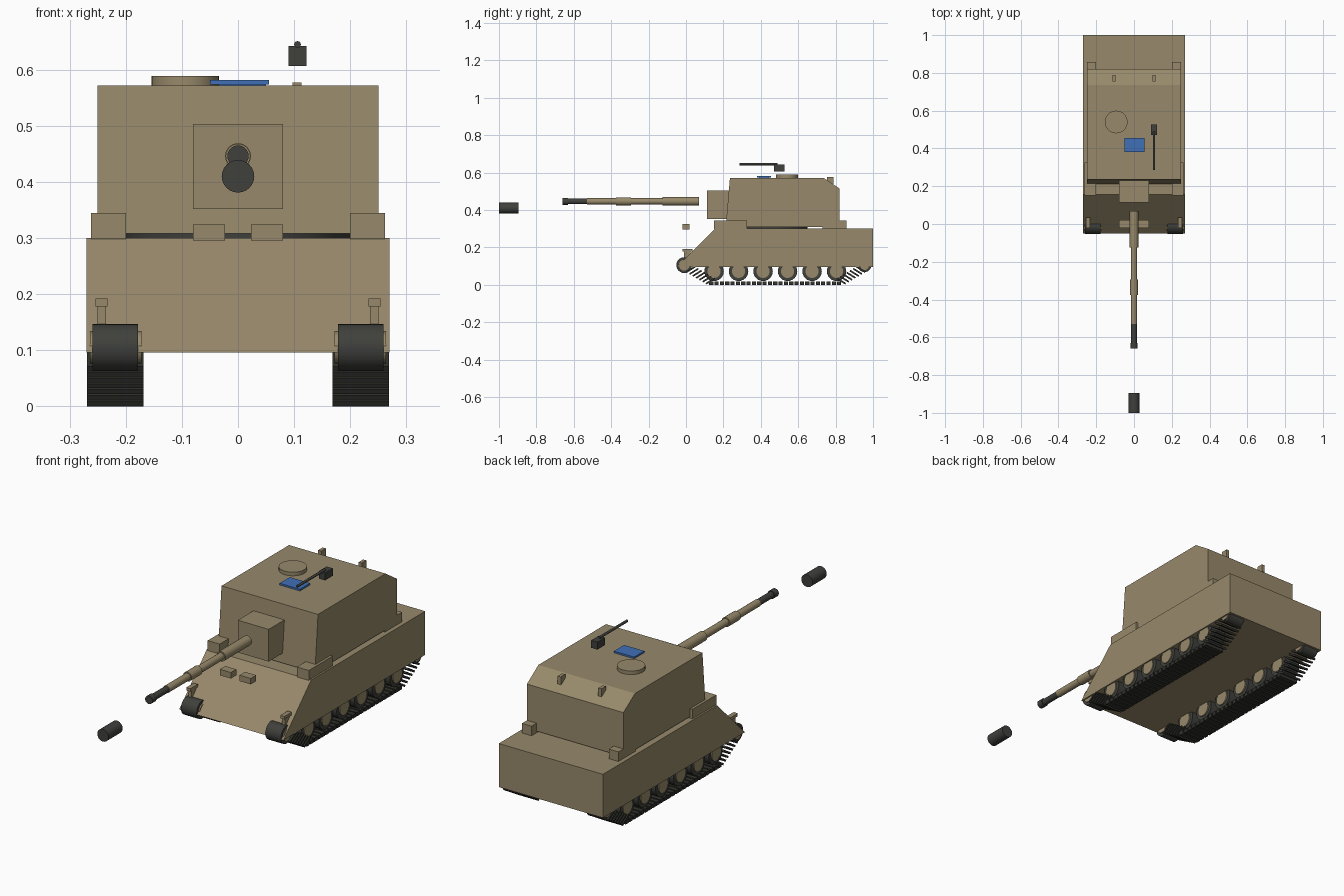
import bpy, bmesh, math
from mathutils import Matrix, Vector

cube = bpy.data.objects.get("Cube")
if cube:
    bpy.data.objects.remove(cube, do_unlink=True)


def material(name, rgb):
    m = bpy.data.materials.new(name)
    m.use_nodes = True
    m.diffuse_color = (*rgb, 1)
    m.node_tree.nodes["Principled BSDF"].inputs["Base Color"].default_value = (*rgb, 1)
    return m


TAN = material("sand paint", (0.31, 0.25, 0.145))
STEEL = material("dark steel", (0.05, 0.052, 0.045))
TRACK = material("track metal", (0.032, 0.033, 0.027))
BLUE = material("blue glass", (0.05, 0.16, 0.47))


def finish(name, bm, mat, smooth=False):
    bmesh.ops.recalc_face_normals(bm, faces=bm.faces)
    me = bpy.data.meshes.new(name)
    bm.to_mesh(me)
    bm.free()
    me.materials.append(mat)
    ob = bpy.data.objects.new(name, me)
    bpy.context.collection.objects.link(ob)
    if smooth:
        bpy.ops.object.select_all(action="DESELECT")
        ob.select_set(True)
        bpy.context.view_layer.objects.active = ob
        bpy.ops.object.shade_smooth_by_angle(angle=math.radians(35))
    return ob


def box(name, x, y, z, mat=TAN):
    """Box from its (low, high) range on each axis."""
    bm = bmesh.new()
    bmesh.ops.create_cube(bm, size=1)
    for v in bm.verts:
        v.co = [(a + b) / 2 + c * (b - a) for (a, b), c in zip((x, y, z), v.co)]
    return finish(name, bm, mat)


def prism(name, profile, half_width, mat=TAN):
    """Side profile of (y, z) points extruded across x."""
    bm = bmesh.new()
    face = bm.faces.new([bm.verts.new((-half_width, y, z)) for y, z in profile])
    new = bmesh.ops.extrude_face_region(bm, geom=[face])["geom"]
    verts = [g for g in new if isinstance(g, bmesh.types.BMVert)]
    bmesh.ops.translate(bm, verts=verts, vec=(2 * half_width, 0, 0))
    return finish(name, bm, mat)


def rod(name, start, end, radius, mat, sides=24):
    """Cylinder between two points."""
    a, b = Vector(start), Vector(end)
    bm = bmesh.new()
    turn = (b - a).to_track_quat("Z", "Y").to_matrix().to_4x4()
    bmesh.ops.create_cone(bm, cap_ends=True, segments=sides, radius1=radius, radius2=radius,
                          depth=(b - a).length, matrix=Matrix.Translation((a + b) / 2) @ turn)
    return finish(name, bm, mat, True)


def span(side, low, high):
    return tuple(sorted((side * low, side * high)))


# Hull and turret bodies
prism("hull", [(-0.05, 0.096), (0.155, 0.3), (1, 0.3), (1, 0.096)], 0.27)
rod("turret_ring", (0, 0.45, 0.298), (0, 0.45, 0.31), 0.2, STEEL, 32)
prism("turret", [(0.212, 0.308), (0.235, 0.572), (0.735, 0.572), (0.82, 0.515), (0.82, 0.308)], 0.25)
box("mantlet", (-0.08, 0.08), (0.113, 0.23), (0.352, 0.503))

# Gun barrel sections, from the root to the muzzle
sections = [(0.07, -0.125, 0.023, TAN), (-0.125, -0.295, 0.017, TAN), (-0.295, -0.375, 0.022, TAN),
            (-0.375, -0.53, 0.017, TAN), (-0.53, -0.63, 0.015, STEEL), (-0.63, -0.66, 0.019, STEEL)]
for i, (y0, y1, r, mat) in enumerate(sections):
    rod(f"gun_barrel_{i + 1}", (0, y0, 0.446), (0, y1, 0.446), r, mat)
rod("muzzle_brake", (0, -0.895, 0.41), (0, -1, 0.41), 0.029, STEEL)

# Roof fittings
rod("cupola", (-0.094, 0.54, 0.57), (-0.094, 0.54, 0.589), 0.06, TAN, 32)
box("sight_window", (-0.05, 0.055), (0.38, 0.455), (0.574, 0.582), BLUE)
box("sight_base", (-0.035, 0.05), (0.39, 0.445), (0.57, 0.576), BLUE)
box("machine_gun_body", (0.09, 0.122), (0.47, 0.527), (0.607, 0.642), STEEL)
rod("machine_gun_barrel", (0.106, 0.285, 0.645), (0.106, 0.49, 0.645), 0.006, STEEL, 12)

# Mirrored fittings and running gear
for side, label in ((1, "left"), (-1, "right")):
    box(f"front_stowage_{label}", span(side, 0.2, 0.262), (0.15, 0.326), (0.298, 0.345))
    box(f"rear_stowage_{label}", span(side, 0.2, 0.25), (0.73, 0.857), (0.298, 0.345))
    box(f"lifting_lug_{label}", span(side, 0.097, 0.113), (0.755, 0.788), (0.54, 0.577))
    box(f"travel_lock_{label}", span(side, 0.023, 0.08), (-0.02, 0.02), (0.296, 0.324))
    box(f"lamp_post_{label}", span(side, 0.235, 0.25), (-0.01, 0.025), (0.12, 0.18))
    box(f"lamp_{label}", span(side, 0.233, 0.254), (-0.02, 0.035), (0.178, 0.192))

    # Drive sprocket, six road wheels and idler, each with a hub
    wheels = [("sprocket", -0.01, 0.105, 0.042)]
    wheels += [(f"road_wheel_{i + 1}", 0.15 + i * 0.131, 0.072, 0.052) for i in range(6)]
    wheels += [("idler", 0.955, 0.104, 0.036)]
    for name, y, z, r in wheels:
        rod(f"{name}_{label}", (side * 0.178, y, z), (side * 0.259, y, z), r, STEEL)
        rod(f"{name}_hub_{label}", (side * 0.172, y, z), (side * 0.264, y, z), r * 0.68, TAN)

    # Track: flat links below, angled links fanning out at both ends
    links = [(0.135 + i * 0.0285, 0.009, 0.022, 0.0) for i in range(25)]
    for i in range(7):
        t = i / 6
        links.append((0.025 + 0.105 * t, 0.082 - 0.062 * t, 0.055, math.radians(32)))
        links.append((0.935 - 0.105 * t, 0.082 - 0.062 * t, 0.055, math.radians(-32)))
    bm = bmesh.new()
    for y, z, length, angle in links:
        thick = 0.018 if angle == 0 else 0.009
        bmesh.ops.create_cube(bm, size=1, matrix=Matrix.Translation((side * 0.219, y, z))
                              @ Matrix.Rotation(angle, 4, "X")
                              @ Matrix.Diagonal((0.101, length, thick, 1)))
    finish(f"track_{label}", bm, TRACK)
